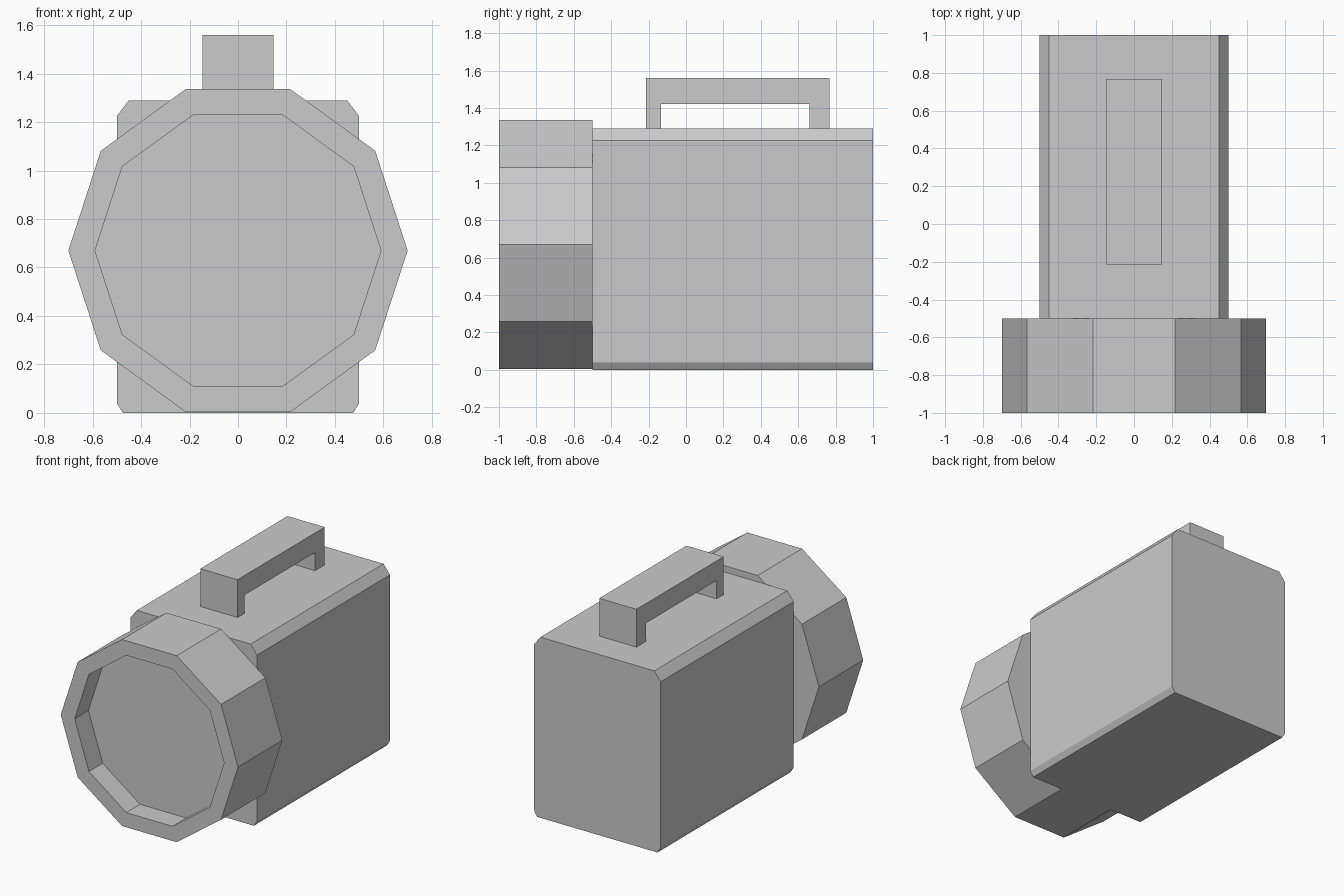
import bpy, bmesh, math

cube = bpy.data.objects.get("Cube")
if cube:
    bpy.data.objects.remove(cube, do_unlink=True)

grey = bpy.data.materials.new("plain_grey")
grey.use_nodes = True
colour = (0.6, 0.6, 0.6, 1)
grey.diffuse_color = colour
grey.node_tree.nodes["Principled BSDF"].inputs["Base Color"].default_value = colour


def finish(name, bm):
    bmesh.ops.recalc_face_normals(bm, faces=bm.faces)
    mesh = bpy.data.meshes.new(name)
    bm.to_mesh(mesh)
    bm.free()
    mesh.materials.append(grey)
    obj = bpy.data.objects.new(name, mesh)
    bpy.context.collection.objects.link(obj)
    return obj


def extrude_profile(name, points, shift):
    """Solid made from a flat outline pushed along a vector."""
    bm = bmesh.new()
    face = bm.faces.new([bm.verts.new(p) for p in points])
    new = bmesh.ops.extrude_face_region(bm, geom=[face], use_keep_orig=True)["geom"]
    moved = [v for v in new if isinstance(v, bmesh.types.BMVert)]
    bmesh.ops.translate(bm, verts=moved, vec=shift)
    return finish(name, bm)


# Battery case: box with chamfered long edges, larger at the top
half = [(0.475, 0), (0.5, 0.04), (0.5, 1.225), (0.45, 1.29)]
outline = half + [(-x, z) for x, z in reversed(half)]
extrude_profile("battery_case", [(x, -0.5, z) for x, z in outline], (0, 1.5, 0))

# Carry handle: square arch
arch = [(-0.215, 1.285), (-0.215, 1.56), (0.768, 1.56), (0.768, 1.285),
        (0.66, 1.285), (0.66, 1.42), (-0.135, 1.42), (-0.135, 1.285)]
extrude_profile("carry_handle", [(-0.147, y, z) for y, z in arch], (0.294, 0, 0))

# Lamp head: ten-sided drum with a recessed lens
SIDES = 10
bm = bmesh.new()
rings = []
for radius, y in ((0.7, -0.5), (0.7, -1), (0.59, -1), (0.59, -0.845)):
    angles = [math.tau * i / SIDES for i in range(SIDES)]
    rings.append([bm.verts.new((radius * math.cos(a), y, 0.67 + radius * math.sin(a)))
                  for a in angles])
for a, b in zip(rings, rings[1:]):
    for i in range(SIDES):
        j = (i + 1) % SIDES
        bm.faces.new((a[i], a[j], b[j], b[i]))
bm.faces.new(rings[0])
bm.faces.new(rings[-1])
finish("lamp_head", bm)
